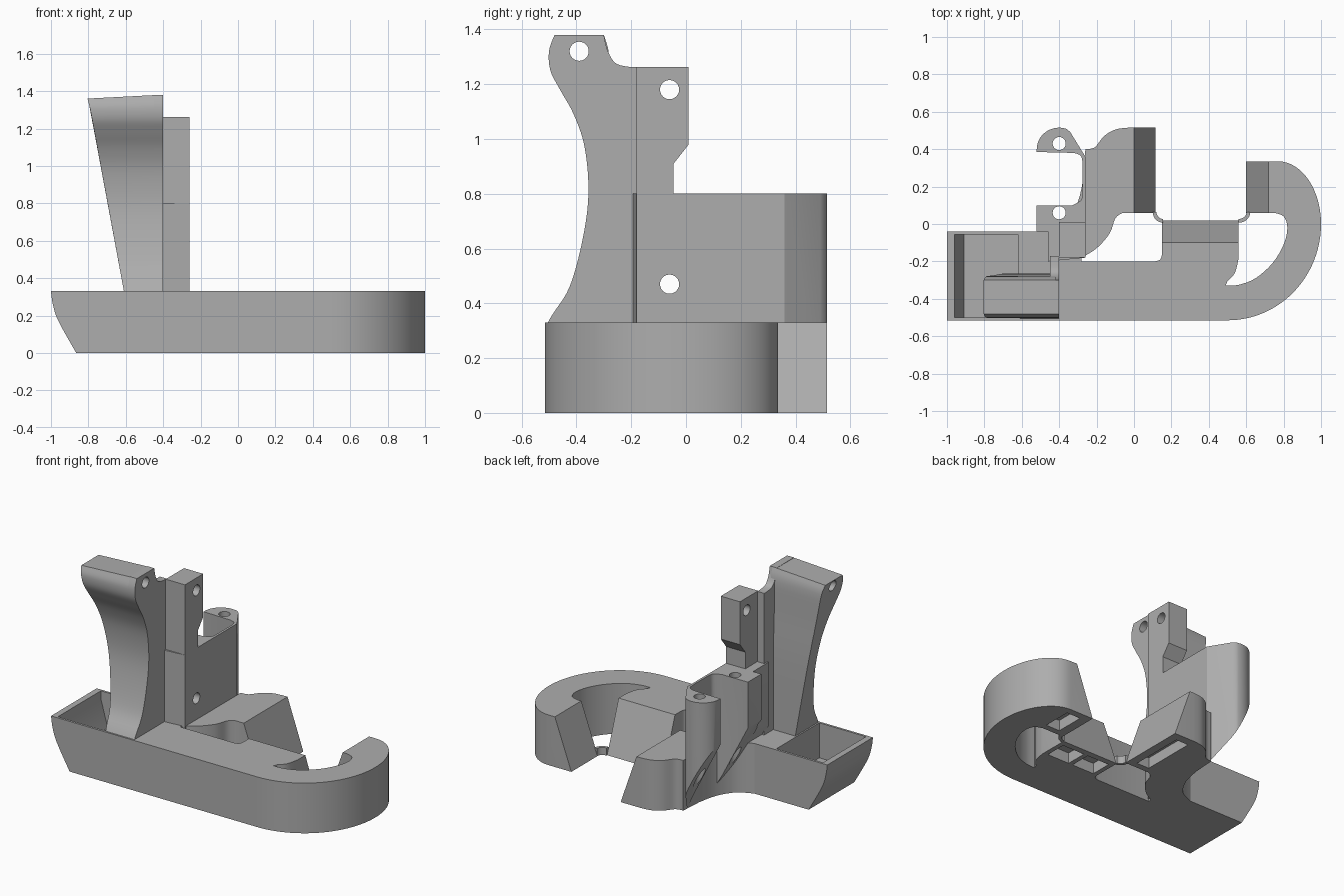
import bpy, bmesh, math
from mathutils import Vector

if "Cube" in bpy.data.objects:
    bpy.data.objects.remove(bpy.data.objects["Cube"])

grey = bpy.data.materials.new("plain grey")
grey.use_nodes = True
grey.diffuse_color = (0.42, 0.42, 0.42, 1)
grey.node_tree.nodes["Principled BSDF"].inputs["Base Color"].default_value = grey.diffuse_color

H = 0.33        # height of the base
DECK = 0.8      # height of the side wall


def loft(name, ring_a, ring_b):
    """Solid between two matching closed rings of 3D points."""
    bm = bmesh.new()
    a = [bm.verts.new(p) for p in ring_a]
    b = [bm.verts.new(p) for p in ring_b]
    n = len(a)
    bm.faces.new(a)
    bm.faces.new(b)
    for i in range(n):
        j = (i + 1) % n
        bm.faces.new((a[i], a[j], b[j], b[i]))
    bmesh.ops.recalc_face_normals(bm, faces=bm.faces)
    mesh = bpy.data.meshes.new(name)
    bm.to_mesh(mesh)
    bm.free()
    ob = bpy.data.objects.new(name, mesh)
    bpy.context.collection.objects.link(ob)
    mesh.materials.append(grey)
    return ob


def upright(name, outline, z0, z1):
    return loft(name, [(x, y, z0) for x, y in outline], [(x, y, z1) for x, y in outline])


def along_x(name, outline, x0, x1):
    return loft(name, [(x0, y, z) for y, z in outline], [(x1, y, z) for y, z in outline])


def along_y(name, outline, y0, y1):
    return loft(name, [(x, y0, z) for x, z in outline], [(x, y1, z) for x, z in outline])


def rect(x0, x1, y0, y1):
    return [(x0, y0), (x1, y0), (x1, y1), (x0, y1)]


def arc(cx, cy, rx, ry, a0, a1, n=14):
    angles = [math.radians(a0 + (a1 - a0) * i / n) for i in range(n + 1)]
    return [(cx + rx * math.cos(t), cy + ry * math.sin(t)) for t in angles]


def curve(pts, n=4):
    """Smooth curve through the points."""
    p = [Vector(q) for q in [pts[0]] + pts + [pts[-1]]]
    out = []
    for i in range(1, len(p) - 2):
        for k in range(n):
            t = k / n
            out.append(tuple(0.5 * (2 * p[i] + (p[i + 1] - p[i - 1]) * t
                       + (2 * p[i - 1] - 5 * p[i] + 4 * p[i + 1] - p[i + 2]) * t ** 2
                       + (3 * p[i] - p[i - 1] - 3 * p[i + 1] + p[i + 2]) * t ** 3)))
    return out + [tuple(pts[-1])]


def cut(ob, cutter):
    mod = ob.modifiers.new("cut", "BOOLEAN")
    mod.operation, mod.solver, mod.object = "DIFFERENCE", "EXACT", cutter
    bpy.context.view_layer.objects.active = ob
    bpy.ops.object.modifier_apply(modifier=mod.name)
    bpy.data.objects.remove(cutter)


def hole_x(ob, y, z, r=0.035):
    cut(ob, along_x("drill", arc(y, z, r, r, 0, 345, 23), -1.2, 0))


parts = []

# Hooked base: each entry is (top point, bottom point), the mouth walls slope
hook_outer = arc(0.5, 0, 0.5, 0.515, -90, 0, 24) + arc(0.77, 0, 0.23, 0.335, 0, 90)[1:]
hook_inner = curve([(0.75, 0.06), (0.8, 0.04), (0.82, -0.02), (0.8, -0.11),
                    (0.74, -0.21), (0.65, -0.29), (0.56, -0.325), (0.49, -0.33)])
block_side = curve([(0.5, -0.305), (0.54, -0.26), (0.56, -0.18)])
window = curve([(0.15, -0.16), (0.14, -0.19), (0.11, -0.2)]) + [(-0.28, -0.2)]
window += curve([(-0.28, -0.18), (-0.2, -0.13), (-0.13, -0.05), (-0.1, 0.03), (-0.06, 0.06)])
post_back = curve([(-0.03, 0.515), (-0.1, 0.505), (-0.16, 0.47), (-0.21, 0.41), (-0.26, 0.4)])
heel = curve([(-0.27, 0.25), (-0.3, 0.12), (-0.37, 0.01), (-0.47, -0.04)])


def same(pts):
    return [(p, p) for p in pts]


path = same(hook_outer)
path += [((0.72, 0.335), (0.6, 0.335)), ((0.72, 0.06), (0.6, 0.06))]
path += same(hook_inner + block_side)
path += [((0.56, -0.1), (0.56, 0.02)), ((0.15, -0.1), (0.15, 0.02))]
path += same(window)
path += [((0, 0.06), (0.115, 0.06)), ((0, 0.515), (0.115, 0.515))]
path += same(post_back + heel + [(-0.47, -0.515)])
base = loft("hooked_base", [(*low, 0) for top, low in path], [(*top, H) for top, low in path])
# Shallow hollows underneath, beside the mouth
for r in (rect(0.18, 0.34, -0.16, -0.02), rect(0.37, 0.53, -0.16, -0.02),
          rect(-0.03, 0.06, 0.1, 0.46), rect(0.66, 0.76, 0.1, 0.29)):
    cut(base, upright("hollow", r, -0.05, 0.07))
parts.append(base)

# Thin lips joining the mouth walls at the bottom
for name, cx, a0, a1 in (("left_lip", 0.56, 270, 360), ("right_lip", 0.155, 270, 180)):
    s = 0.062 if cx > 0.3 else 0.055
    strip = arc(cx, 0.065, s, 0.058, a0, a1, 8) + arc(cx, 0.065, s - 0.02, 0.038, a1, a0, 8)
    parts.append(upright(name, strip, 0, 0.05))

# Tray with a curved end
end = curve([(-1, H), (-0.99, 0.26), (-0.96, 0.17), (-0.865, 0)])
tray = along_y("tray", end + [(-0.45, 0), (-0.45, H)], -0.515, -0.04)
cavity = [(-0.96, 0.4), (-0.96, 0.28), (-0.91, 0.1), (-0.62, 0.1), (-0.62, 0.4)]
cut(tray, along_y("cavity", cavity, -0.5, -0.055))
parts.append(tray)

# Side wall with two screw bosses, sloped away underneath
wall = [(-0.46, -0.2), (-0.26, -0.18), (-0.26, 0.36), (-0.34, 0.49)]
wall += arc(-0.4, 0.4, 0.12, 0.115, 70, 180) + [(-0.52, 0.385)]
wall += curve([(-0.32, 0.38), (-0.285, 0.365), (-0.275, 0.33)])
wall += curve([(-0.275, 0.16), (-0.285, 0.125), (-0.33, 0.1)])
wall += [(-0.52, 0.1), (-0.52, -0.04), (-0.46, -0.04)]
side = upright("side_wall", wall, 0, DECK)
bm = bmesh.new()
bm.from_mesh(side.data)
cutline = bmesh.ops.bisect_plane(bm, geom=bm.verts[:] + bm.edges[:] + bm.faces[:],
                                 plane_co=(-0.262, 0, 0), plane_no=(-0.5, 0, -0.26), clear_outer=True)
bmesh.ops.holes_fill(bm, edges=[e for e in bm.edges if e.is_boundary])
bmesh.ops.recalc_face_normals(bm, faces=bm.faces)
bm.to_mesh(side.data)
bm.free()
for y in (0.06, 0.43):
    cut(side, upright("drill", arc(-0.4, y, 0.035, 0.035, 0, 345, 23), -0.2, 1))
hole_x(side, -0.06, 0.47)
parts.append(side)

# Upper spine with its undercut
spine = along_x("spine", [(-0.18, 0.78), (-0.18, 1.262), (0.01, 1.262), (0.01, 0.98),
                          (-0.045, 0.91), (-0.045, 0.78)], -0.4, -0.26)
hole_x(spine, -0.06, 1.18)
parts.append(spine)

# Concave front edge shared by the web and the grip
front = curve([(-0.515, H - 0.02), (-0.487, 0.36), (-0.425, 0.46), (-0.378, 0.63), (-0.356, 0.8),
               (-0.37, 0.97), (-0.41, 1.09), (-0.46, 1.18), (-0.495, 1.25),
               (-0.5, 1.32), (-0.48, 1.38)], 5)
shoulder = curve([(-0.3, 1.38), (-0.285, 1.32), (-0.255, 1.275), (-0.2, 1.262)])
web = along_x("web", front + shoulder + [(-0.17, 1.262), (-0.17, H - 0.02)], -0.45, -0.4)
hole_x(web, -0.39, 1.32)
parts.append(web)

# Flared grip
back = curve([(-0.3, 1.38), (-0.28, 1.3), (-0.275, 1.1), (-0.265, 0.8), (-0.265, H - 0.02)])
shape = front + back
flare = [(-0.61 - 0.185 * (z - H), y, z - max(0, z - 1.3) * 0.25) for y, z in shape]
grip = loft("grip", [(-0.42, y, z) for y, z in shape], flare)
hole_x(grip, -0.39, 1.32)
parts.append(grip)

# Smooth curved faces, keep the edges sharp
bpy.ops.object.select_all(action="DESELECT")
for ob in parts:
    ob.select_set(True)
bpy.context.view_layer.objects.active = parts[0]
bpy.ops.object.shade_smooth_by_angle(angle=math.radians(30))
